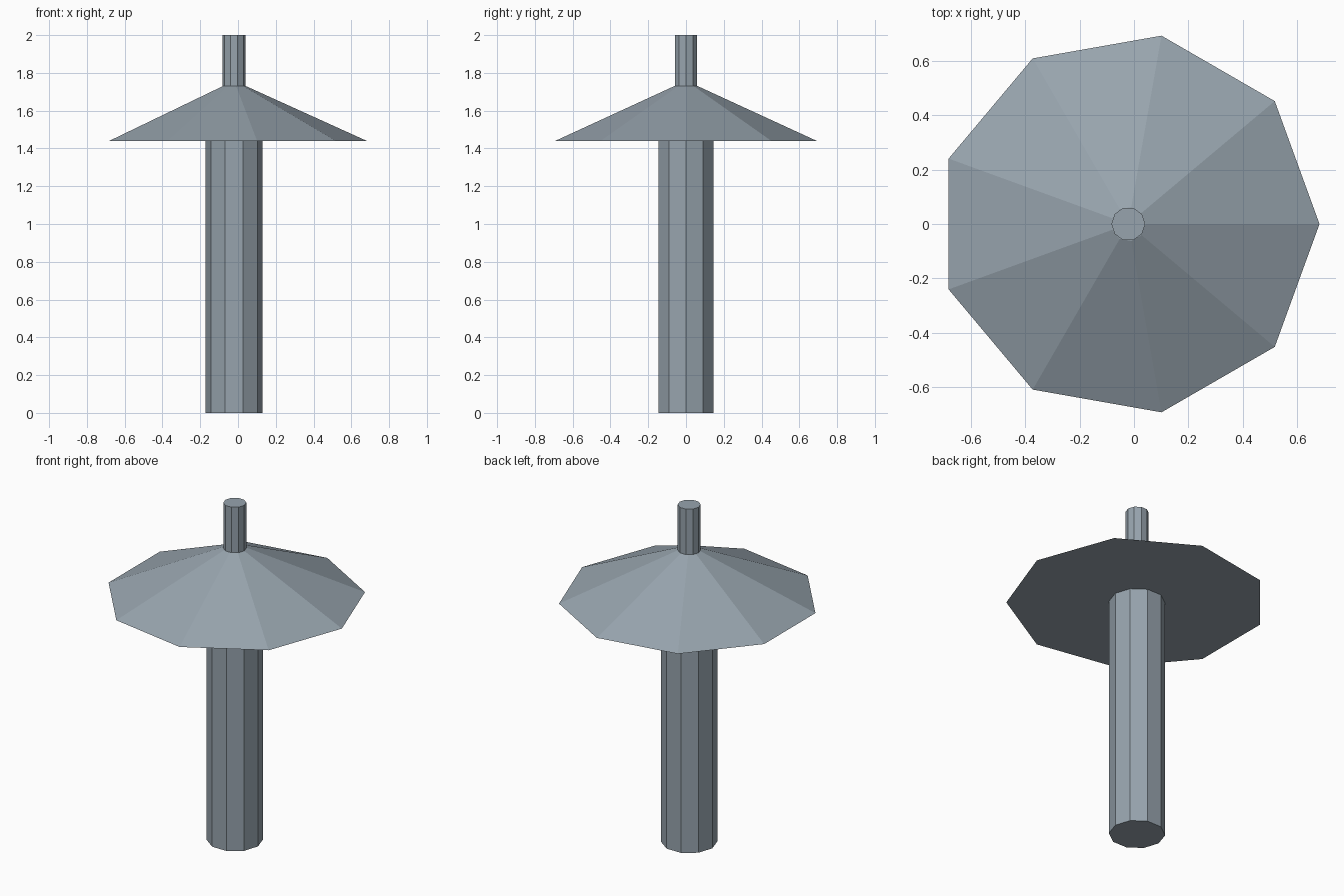
import bpy
import bmesh
from mathutils import Matrix

default_cube = bpy.data.objects.get("Cube")
if default_cube:
    bpy.data.objects.remove(default_cube, do_unlink=True)

AXIS_X = -0.021

# Single blue-grey metal colour
metal = bpy.data.materials.new("blue_grey_metal")
metal.use_nodes = True
colour = (0.31, 0.37, 0.42, 1.0)
metal.diffuse_color = colour
metal.node_tree.nodes["Principled BSDF"].inputs["Base Color"].default_value = colour


def frustum(name, sides, bottom_radius, top_radius, z_low, z_high):
    """Flat-shaded capped frustum with one corner pointing to +x."""
    bm = bmesh.new()
    bmesh.ops.create_cone(
        bm, cap_ends=True, segments=sides,
        radius1=bottom_radius, radius2=top_radius, depth=z_high - z_low)
    # Turn the first corner onto the +x axis
    corner = max(bm.verts, key=lambda v: v.co.x - v.co.z * 0.001)
    angle = corner.co.to_2d().angle_signed((1, 0))
    bmesh.ops.rotate(bm, verts=bm.verts, matrix=Matrix.Rotation(-angle, 3, "Z"))
    if max(v.co.x for v in bm.verts) < bottom_radius - 0.0001:
        bmesh.ops.rotate(bm, verts=bm.verts, matrix=Matrix.Rotation(2 * angle, 3, "Z"))
    bmesh.ops.translate(bm, verts=bm.verts, vec=(AXIS_X, 0, (z_low + z_high) / 2))
    mesh = bpy.data.meshes.new(name)
    bm.to_mesh(mesh)
    bm.free()
    mesh.materials.append(metal)
    obj = bpy.data.objects.new(name, mesh)
    bpy.context.collection.objects.link(obj)
    return obj


# Main pole, sloping canopy and thin top stem
frustum("pole", 10, 0.152, 0.152, 0.0, 1.44)
frustum("canopy", 9, 0.703, 0.063, 1.44, 1.73)
frustum("top_stem", 10, 0.062, 0.062, 1.73, 2.0)
